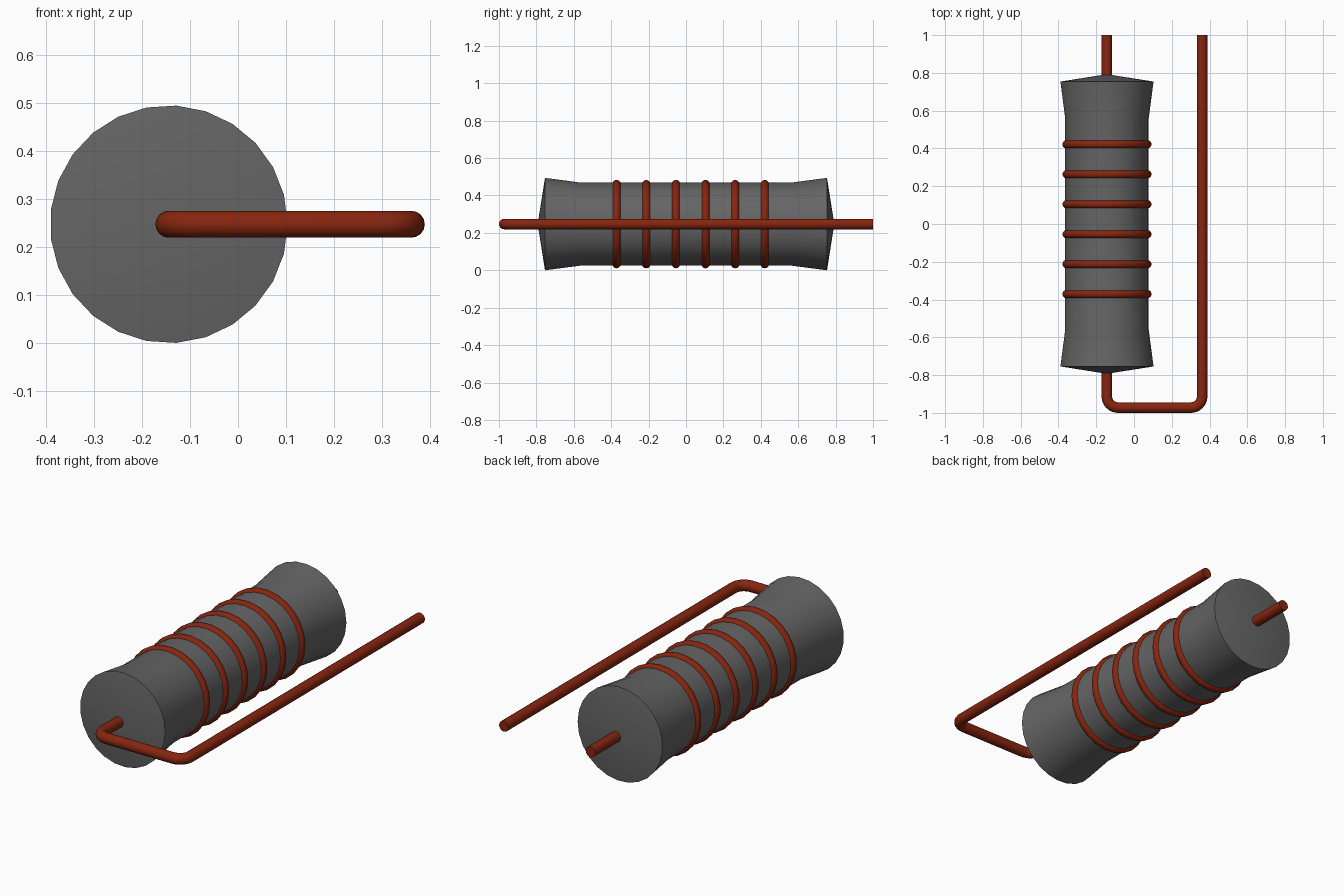
import bpy, bmesh, math
from mathutils import Vector, Matrix

if "Cube" in bpy.data.objects:
    bpy.data.objects.remove(bpy.data.objects["Cube"])

AXIS_X, AXIS_Z = -0.144, 0.247
WIRE_R = 0.028
FAR_X = 0.361


def material(name, rgb):
    m = bpy.data.materials.new(name)
    m.use_nodes = True
    m.diffuse_color = (*rgb, 1)
    m.node_tree.nodes["Principled BSDF"].inputs["Base Color"].default_value = (*rgb, 1)
    return m


grey = material("dark grey ceramic", (0.13, 0.13, 0.13))
copper = material("red copper", (0.24, 0.019, 0.005))


def add_object(name, bm, mat):
    bmesh.ops.recalc_face_normals(bm, faces=bm.faces)
    me = bpy.data.meshes.new(name)
    bm.to_mesh(me)
    bm.free()
    me.materials.append(mat)
    ob = bpy.data.objects.new(name, me)
    bpy.context.collection.objects.link(ob)
    bpy.ops.object.select_all(action='DESELECT')
    ob.select_set(True)
    bpy.context.view_layer.objects.active = ob
    bpy.ops.object.shade_smooth_by_angle(angle=math.radians(35))
    return ob


def loft(bm, rings, closed=False):
    """Skin consecutive vertex rings with quads."""
    n = len(rings[0])
    pairs = list(zip(rings, rings[1:])) + ([(rings[-1], rings[0])] if closed else [])
    for a, b in pairs:
        for i in range(n):
            j = (i + 1) % n
            bm.faces.new((a[i], a[j], b[j], b[i]))


def circle(bm, centre, u, v, r, n):
    return [bm.verts.new(centre + r * (u * math.cos(t) + v * math.sin(t)))
            for t in (2 * math.pi * i / n for i in range(n))]


X, Y, Z = Vector((1, 0, 0)), Vector((0, 1, 0)), Vector((0, 0, 1))


def on_axis(y):
    return Vector((AXIS_X, y, AXIS_Z))


# Flared core with shallow conical ends
bm = bmesh.new()
profile = [(-0.754, 0.2475), (-0.56, 0.222), (0.56, 0.222), (0.754, 0.2475)]
rings = [circle(bm, on_axis(y), X, Z, r, 25) for y, r in profile]
loft(bm, rings)
for ring, y in ((rings[0], -0.793), (rings[-1], 0.793)):
    tip = bm.verts.new(on_axis(y))
    for i in range(25):
        bm.faces.new((ring[i], ring[(i + 1) % 25], tip))
add_object("core", bm, grey)

# Six windings around the core
for k in range(6):
    bm = bmesh.new()
    sections = []
    for i in range(25):
        t = 2 * math.pi * i / 25
        out = X * math.cos(t) + Z * math.sin(t)
        sections.append(circle(bm, on_axis(-0.371 + 0.1585 * k) + out * 0.215, out, Y, 0.022, 12))
    loft(bm, sections, closed=True)
    add_object(f"winding_{k + 1}", bm, copper)


def wire(name, path):
    """Round wire along a flat path in the horizontal plane."""
    bm = bmesh.new()
    sections = []
    for i, p in enumerate(path):
        d = (path[min(i + 1, len(path) - 1)] - path[max(i - 1, 0)]).normalized()
        sections.append(circle(bm, p, d.cross(Z), Z, WIRE_R, 16))
    loft(bm, sections)
    bm.faces.new(sections[0])
    bm.faces.new(sections[-1])
    add_object(name, bm, copper)


def bend(cx, cy, r, start):
    return [Vector((cx + r * math.cos(a), cy + r * math.sin(a), AXIS_Z))
            for a in (start + math.pi / 2 * i / 8 for i in range(9))]


# Short rear lead and the long lead that folds back beside the core
wire("rear_lead", [on_axis(0.74), on_axis(1.0)])
R = 0.06
corner_y = -1.0 + WIRE_R + R
wire("return_lead",
     [on_axis(-0.74)]
     + bend(AXIS_X + R, corner_y, R, math.pi)
     + bend(FAR_X - R, corner_y, R, 1.5 * math.pi)
     + [Vector((FAR_X, 1.0, AXIS_Z))])
